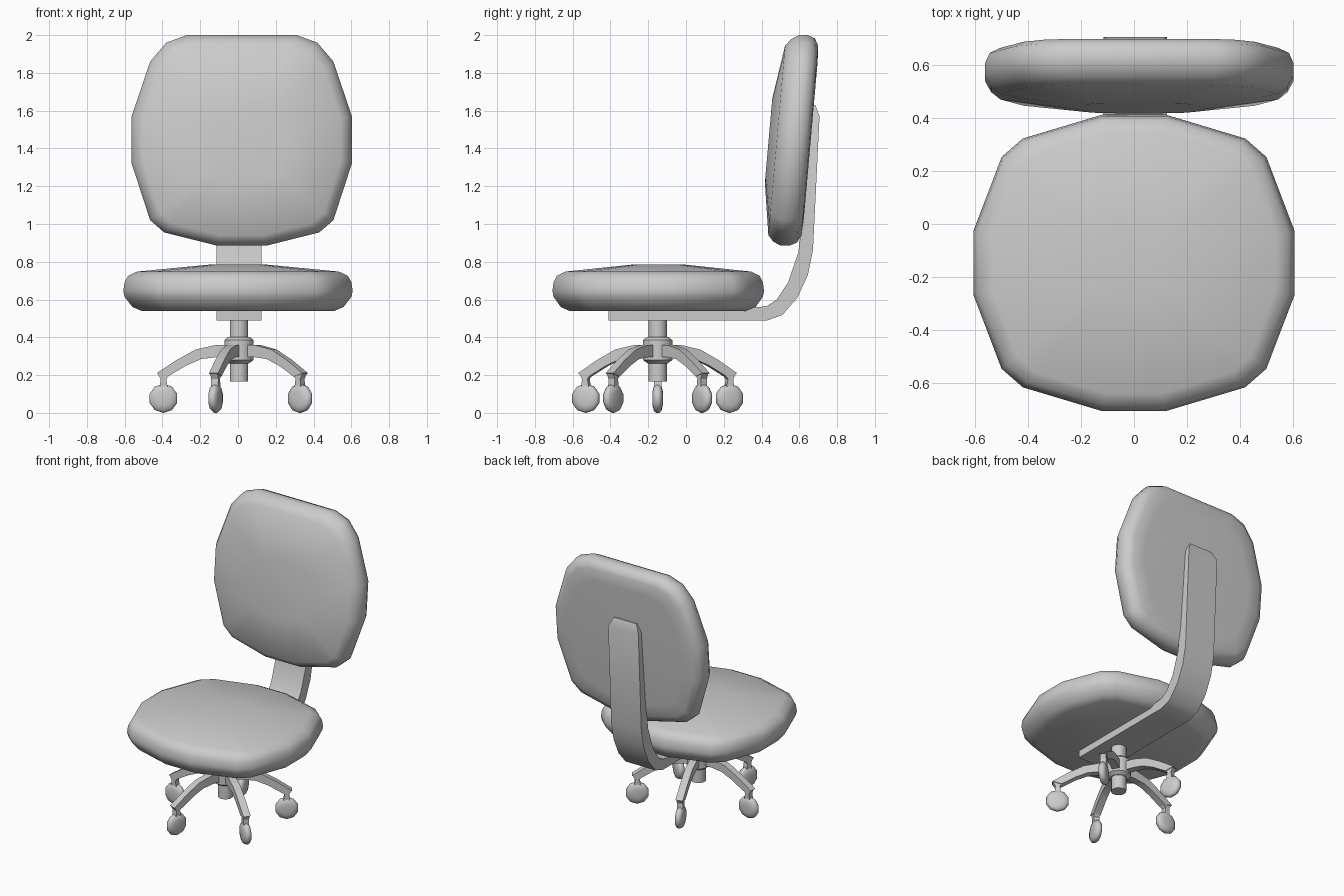
import bpy, bmesh, math
from mathutils import Matrix, Vector

if "Cube" in bpy.data.objects:
    bpy.data.objects.remove(bpy.data.objects["Cube"])


def finish(name, bm, angle):
    bmesh.ops.recalc_face_normals(bm, faces=bm.faces[:])
    me = bpy.data.meshes.new(name)
    bm.to_mesh(me)
    bm.free()
    ob = bpy.data.objects.new(name, me)
    bpy.context.collection.objects.link(ob)
    bpy.ops.object.select_all(action='DESELECT')
    ob.select_set(True)
    bpy.context.view_layer.objects.active = ob
    bpy.ops.object.shade_smooth_by_angle(angle=math.radians(angle))
    return ob


def loft(name, outline, layers, place, angle=35):
    """Stack scaled copies of an outline; layers = (offset, scale)."""
    bm = bmesh.new()
    rings = [[bm.verts.new(place(u * s, v * s, d)) for u, v in outline] for d, s in layers]
    n = len(outline)
    for a, b in zip(rings, rings[1:]):
        for i in range(n):
            j = (i + 1) % n
            bm.faces.new((a[i], a[j], b[j], b[i]))
    bm.faces.new(rings[0])
    bm.faces.new(rings[-1])
    return finish(name, bm, angle)


def strip(name, upper, lower, width, matrix):
    """Bar of constant width between two side-view edge lines."""
    bm = bmesh.new()
    rows = []
    for (a, b), (c, d) in zip(upper, lower):
        rows.append([bm.verts.new(matrix @ Vector(p)) for p in (
            (a, -width / 2, b), (a, width / 2, b), (c, width / 2, d), (c, -width / 2, d))])
    for p, q in zip(rows, rows[1:]):
        for i in range(4):
            j = (i + 1) % 4
            bm.faces.new((p[i], p[j], q[j], q[i]))
    bm.faces.new(rows[0])
    bm.faces.new(rows[-1])
    return finish(name, bm, 30)


def mirrored(half):
    return half + [(-u, v) for u, v in reversed(half)]


def circle(n, r=1.0):
    return [(r * math.cos(2 * math.pi * (i + .5) / n), r * math.sin(2 * math.pi * (i + .5) / n))
            for i in range(n)]


CX, CY = 0.005, -0.15

# Seat cushion
seat_half = [(.12, .56), (.42, .47), (.5, .40), (.607, .12),
             (.607, -.12), (.5, -.40), (.42, -.47), (.12, -.56)]
loft("seat", seat_half and mirrored(seat_half),
     [(.54, .84), (.56, .92), (.615, .99), (.645, 1), (.69, .99), (.725, .96), (.748, .88), (.785, .25)],
     lambda u, v, d: (u, v - .147, d), 60)

# Backrest cushion, leaning back
back_half = [(.29, .56), (.4, .52), (.485, .42), (.583, .13),
             (.583, -.12), (.485, -.42), (.41, -.485), (.13, -.555)]
loft("backrest", mirrored(back_half),
     [(-.133, .4), (-.09, .90), (-.062, .96), (-.02, 1), (.025, 1), (.065, .97), (.085, .90), (.09, .75)],
     lambda u, v, d: (u + .02, .57 + .088 * v + d, 1.44 + v), 60)

# Bracket running under the seat and up behind the backrest
inner = [(-.41, .55), (.39, .56), (.43, .567), (.48, .60), (.54, .69),
         (.595, .85), (.61, .98), (.655, 1.57), (.66, 1.63)]
outer = [(-.41, .49), (.35, .49), (.43, .49), (.51, .518), (.59, .61),
         (.645, .73), (.672, .86), (.707, 1.57), (.685, 1.63)]
bracket = strip("back_bracket", inner, outer, .24,
                Matrix.Translation((CX, 0, 0)) @ Matrix.Rotation(math.pi / 2, 4, 'Z'))
# narrow the rounded top end
for v in bracket.data.vertices:
    if v.co.z > 1.6:
        v.co.x = CX + (v.co.x - CX) * .75

# Gas column and hub
loft("column", circle(12), [(.165, .05), (.50, .05)],
     lambda u, v, d: (CX + u, CY + v, d))
loft("hub", circle(12), [(.262, .055), (.28, .08), (.385, .08), (.402, .06)],
     lambda u, v, d: (CX + u, CY + v, d))

# Five star-base legs with casters
leg_top = [(.04, .36), (.13, .358), (.23, .335), (.33, .28), (.435, .21)]
leg_bottom = [(.04, .295), (.12, .295), (.20, .285), (.28, .25), (.375, .193)]
for k in range(5):
    m = Matrix.Translation((CX, CY, 0)) @ Matrix.Rotation(math.pi + k * math.tau / 5, 4, 'Z')
    strip(f"leg_{k + 1}", leg_top, leg_bottom, .05, m)
    strip(f"caster_stem_{k + 1}", [(.432, .212), (.415, .18), (.42, .12)],
          [(.372, .195), (.385, .18), (.375, .12)], .04, m)
    loft(f"caster_{k + 1}", circle(10, .077),
         [(-.027, .5), (-.02, .87), (-.008, 1), (.008, 1), (.02, .87), (.027, .5)],
         lambda u, v, d: m @ Vector((.40 + u, d, .077 + v)), 50)
